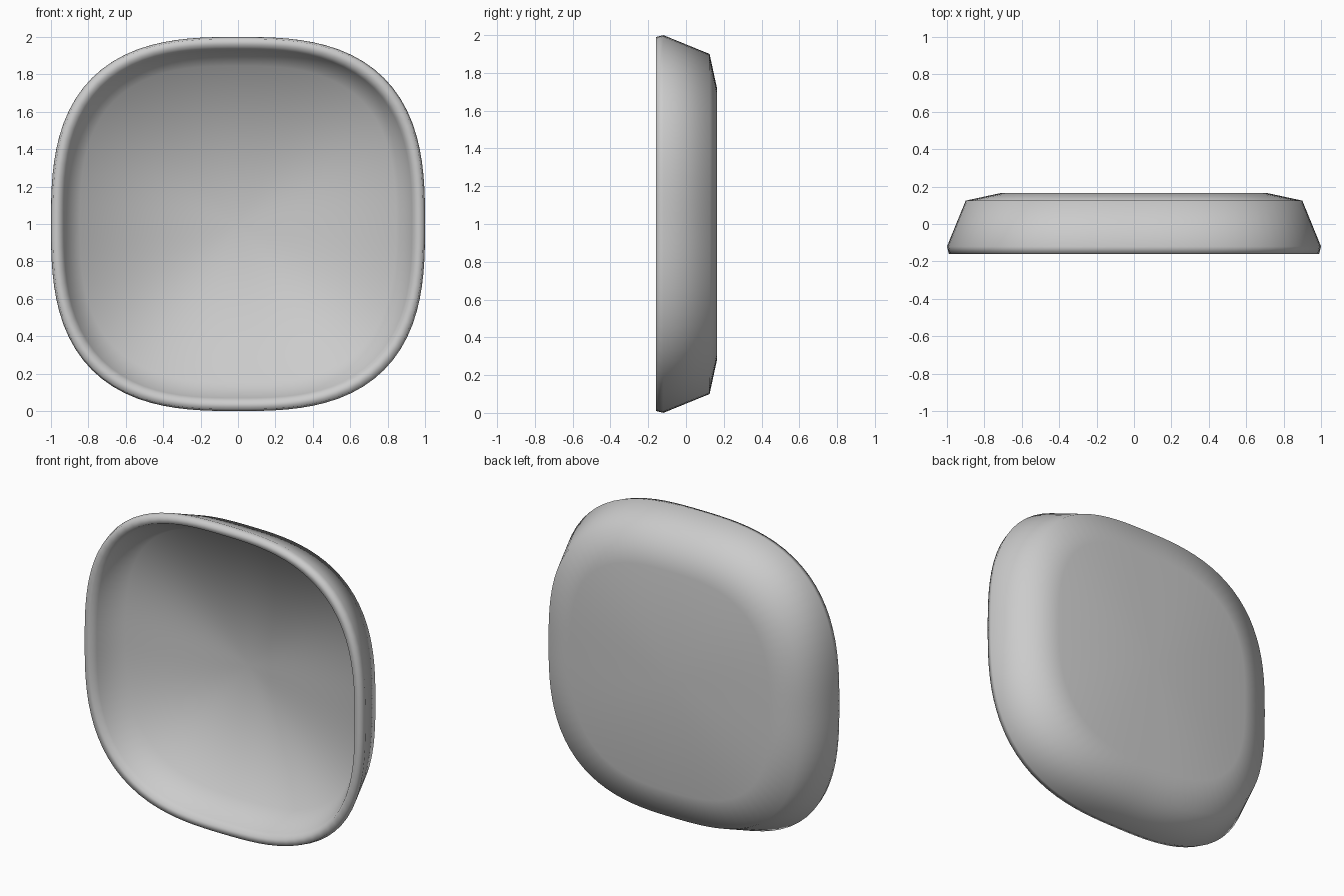
import bpy, bmesh, math

if "Cube" in bpy.data.objects:
    bpy.data.objects.remove(bpy.data.objects["Cube"])

SIDES = 96
EXPONENT = 2.8   # squareness of the rounded-square outline

# (scale of outline, depth y) from the back centre, round the rim, to the dish centre
profile = [
    (0.0, 0.165), (0.715, 0.165), (0.90, 0.125), (1.0, -0.12), (0.99, -0.16),
    (0.95, -0.16), (0.93, -0.12), (0.845, 0.05), (0.0, 0.11),
]


def outline(i):
    a = 2 * math.pi * i / SIDES
    c, s = math.cos(a), math.sin(a)
    r = (abs(c) ** EXPONENT + abs(s) ** EXPONENT) ** (-1 / EXPONENT)
    return r * c, r * s


bm = bmesh.new()
rings = []
for scale, y in profile:
    if scale == 0:
        rings.append([bm.verts.new((0, y, 1))])
    else:
        rings.append([bm.verts.new((x * scale, y, 1 + z * scale))
                      for x, z in map(outline, range(SIDES))])

# Loft neighbouring rings, with fans at both centres
for a, b in zip(rings, rings[1:]):
    for i in range(SIDES):
        j = (i + 1) % SIDES
        if len(a) == 1:
            bm.faces.new((a[0], b[i], b[j]))
        elif len(b) == 1:
            bm.faces.new((a[i], b[0], a[j]))
        else:
            bm.faces.new((a[i], b[i], b[j], a[j]))
bmesh.ops.recalc_face_normals(bm, faces=bm.faces)
for f in bm.faces:
    f.smooth = True

# Shallow rounded-square dish
mesh = bpy.data.meshes.new("dish_shell")
bm.to_mesh(mesh)
bm.free()
bpy.context.collection.objects.link(bpy.data.objects.new("dish_shell", mesh))
